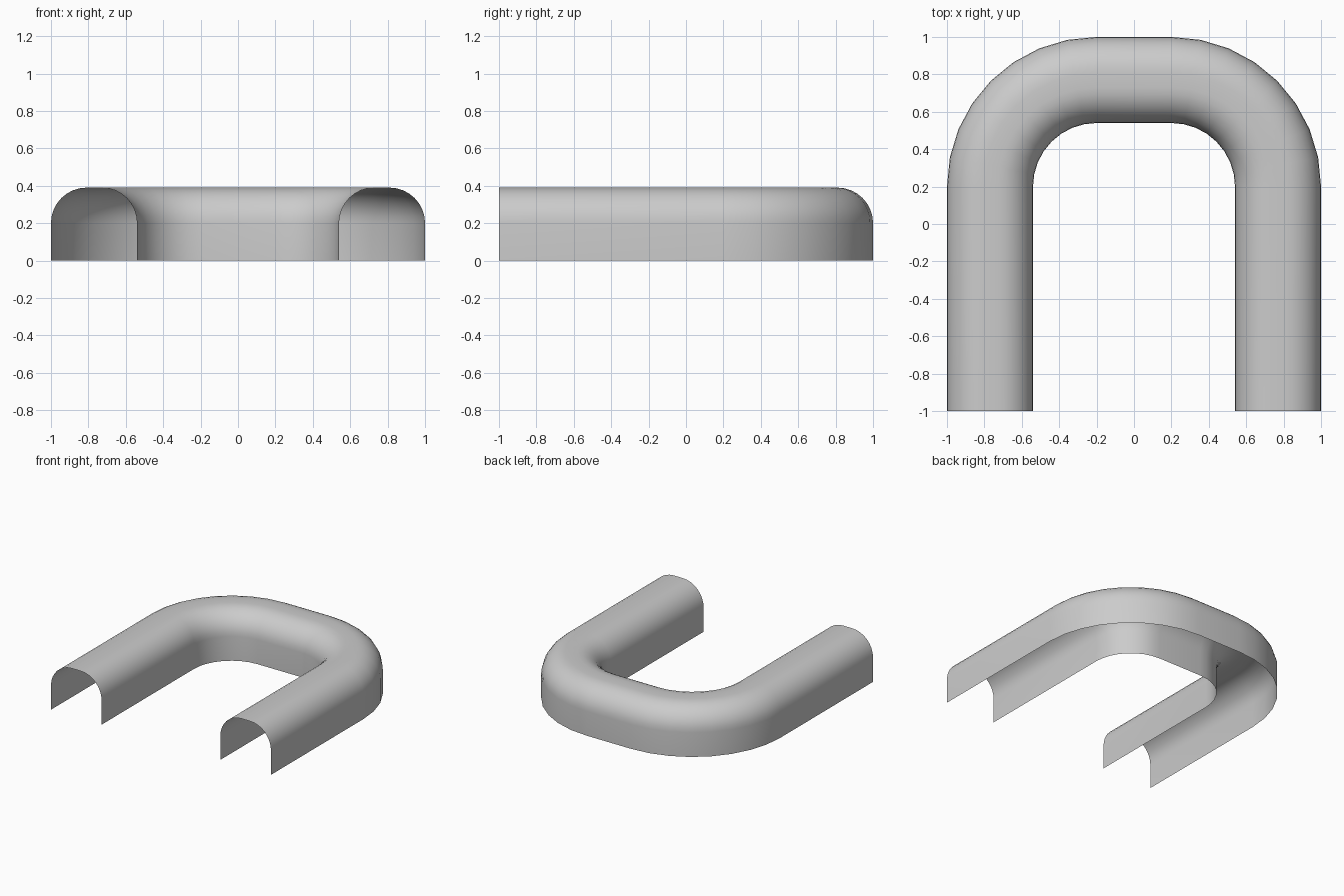
import bpy
import math

if "Cube" in bpy.data.objects:
    bpy.data.objects.remove(bpy.data.objects["Cube"])

OUTER, WIDTH, HEIGHT = 0.8, 0.46, 0.39   # bend radius, channel width, height
ROUND = 0.19                             # rounding of the upper edges
CORNER = 0.2                             # bend centres at (+-0.2, 0.2)
BEND_STEPS, ROUND_STEPS = 8, 8

# Cross-section: (inset from outer wall, z), open at the bottom
half = [(0.0, 0.0)]
for i in range(ROUND_STEPS + 1):
    a = math.pi / 2 * i / ROUND_STEPS
    half.append((ROUND * (1 - math.cos(a)), HEIGHT - ROUND + ROUND * math.sin(a)))
profile = half + [(WIDTH - s, z) for s, z in reversed(half)]

# Path stations: (centre x, centre y, outward angle), front left round to front right
stations = [(-CORNER, -1.0, math.pi)]
for cx, start in ((-CORNER, math.pi), (CORNER, math.pi / 2)):
    for i in range(BEND_STEPS + 1):
        stations.append((cx, CORNER, start - math.pi / 2 * i / BEND_STEPS))
stations.append((CORNER, -1.0, 0.0))

# Sweep the section along the path as a single open sheet
verts = [(cx + (OUTER - s) * math.cos(a), cy + (OUTER - s) * math.sin(a), z)
         for cx, cy, a in stations for s, z in profile]
n = len(profile)
faces = [(r * n + j, r * n + j + 1, (r + 1) * n + j + 1, (r + 1) * n + j)
         for r in range(len(stations) - 1) for j in range(n - 1)]
faces = [f[::-1] for f in faces]

mesh = bpy.data.meshes.new("u_channel")
mesh.from_pydata(verts, [], faces)
mesh.update()
# Top faces must point upward
if sum(p.normal.z * p.area for p in mesh.polygons) < 0:
    mesh.flip_normals()
channel = bpy.data.objects.new("u_channel", mesh)
bpy.context.collection.objects.link(channel)
bpy.context.view_layer.objects.active = channel
channel.select_set(True)
bpy.ops.object.shade_smooth_by_angle(angle=math.radians(40))
